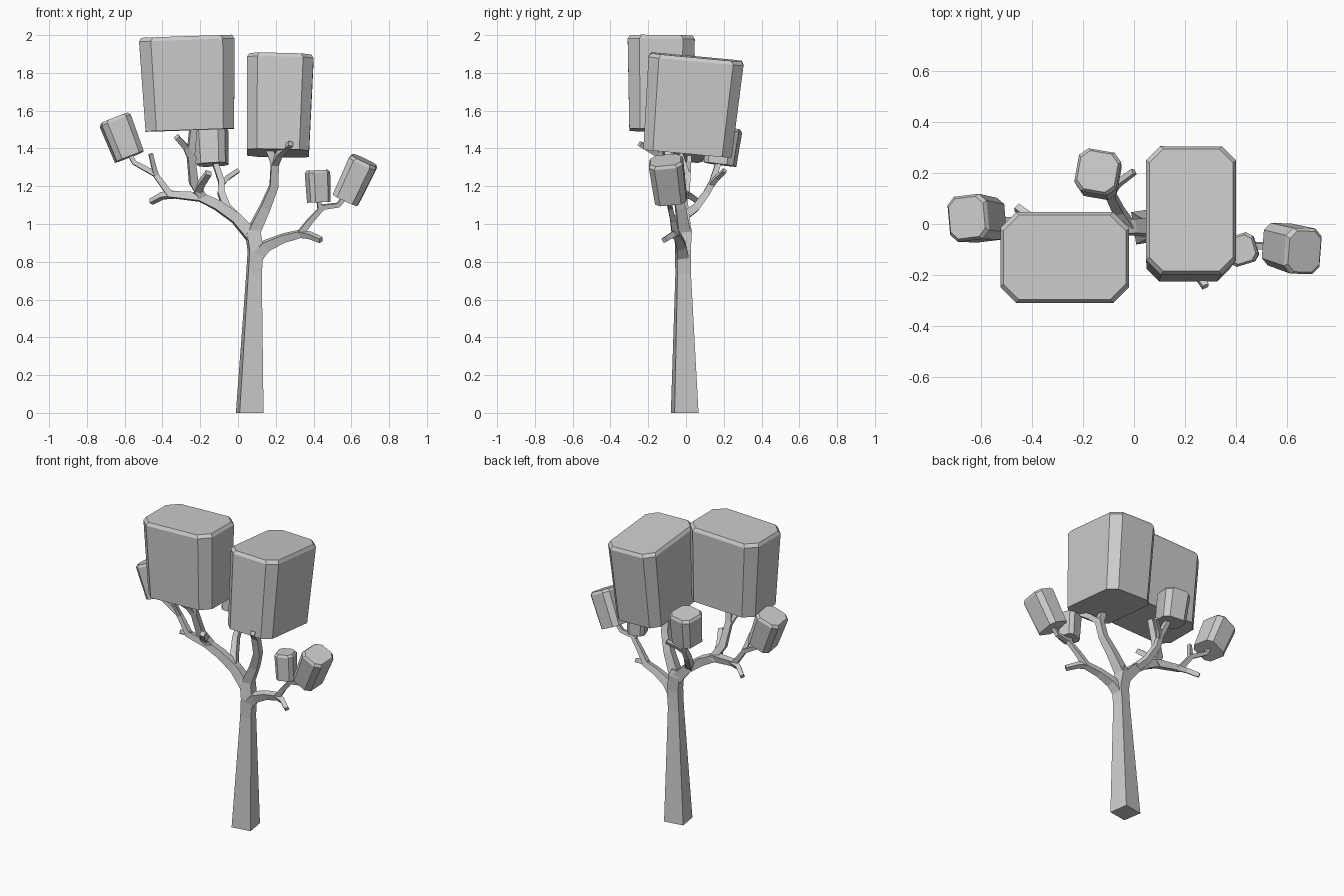
import bpy, bmesh, math
from mathutils import Vector, Matrix

if "Cube" in bpy.data.objects:
    bpy.data.objects.remove(bpy.data.objects["Cube"])


def make_object(name, bm):
    bmesh.ops.recalc_face_normals(bm, faces=bm.faces)
    mesh = bpy.data.meshes.new(name)
    bm.to_mesh(mesh)
    bm.free()
    obj = bpy.data.objects.new(name, mesh)
    bpy.context.collection.objects.link(obj)
    return obj


def loft(name, rings):
    """Skin a list of point rings and cap both ends."""
    bm = bmesh.new()
    loops = [[bm.verts.new(p) for p in ring] for ring in rings]
    n = len(loops[0])
    for a, b in zip(loops, loops[1:]):
        for i in range(n):
            j = (i + 1) % n
            bm.faces.new((a[i], a[j], b[j], b[i]))
    bm.faces.new(loops[0][::-1])
    bm.faces.new(loops[-1])
    return make_object(name, bm)


def branch(name, path, yaw=9):
    """Square tapering limb; each path point is x, y, z, half width."""
    pts = [Vector(p[:3]) for p in path]
    segs = [(b - a).normalized() for a, b in zip(pts, pts[1:])]
    side = Vector((math.cos(math.radians(yaw)), math.sin(math.radians(yaw)), 0))
    rings, prev = [], Vector((0, 0, 1))
    for i, p in enumerate(pts):
        t = (segs[max(i - 1, 0)] + segs[min(i, len(segs) - 1)]).normalized()
        if p.z == 0:
            t = Vector((0, 0, 1))
        side = prev.rotation_difference(t) @ side
        side = (side - t * side.dot(t)).normalized()
        up, r, prev = t.cross(side), path[i][3], t
        rings.append([p + (side * u + up * v) * r
                      for u, v in ((-1, -1), (1, -1), (1, 1), (-1, 1))])
    return loft(name, rings)


def foliage(name, bottom, top, sx, sy, cut, rim, yaw=0, taper=0.93):
    """Chamfered box widening upward, with a bevelled top rim."""
    a, b = Vector(bottom), Vector(top)
    axis = (b - a).normalized()
    height = (b - a).length
    rot = Vector((0, 0, 1)).rotation_difference(axis).to_matrix() @ \
        Matrix.Rotation(math.radians(yaw), 3, 'Z')

    def octagon(z, k, inset=0):
        x, y, c = sx * k / 2 - inset, sy * k / 2 - inset, cut * k
        flat = [(-x + c, -y), (x - c, -y), (x, -y + c), (x, y - c),
                (x - c, y), (-x + c, y), (-x, y - c), (-x, -y + c)]
        return [a + rot @ Vector((u, v, z)) for u, v in flat]

    return loft(name, [octagon(0, taper), octagon(height - rim, 1),
                       octagon(height, 1, rim * 0.6)])


# Trunk
branch("trunk", [(.062, -.007, 0, .064), (.085, -.015, .74, .036),
                 (.093, -.017, .86, .037), (.078, -.01, .96, .036),
                 (.07, -.008, 1.0, .026)])

# Right limb
branch("right_limb", [(.09, -.018, .82, .032), (.15, -.027, .885, .027),
                      (.24, -.04, .925, .021), (.33, -.055, .948, .019),
                      (.385, -.068, 1.02, .015), (.45, -.085, 1.09, .013),
                      (.53, -.085, 1.1, .012), (.58, -.085, 1.16, .012)])
branch("right_limb_stub", [(.32, -.055, .95, .017), (.38, -.075, .94, .015),
                           (.44, -.115, .915, .013)])
branch("right_limb_twig", [(.435, -.08, 1.07, .012), (.425, -.1, 1.15, .011)])

# Upper right limb
branch("upper_limb", [(.078, -.01, .95, .032), (.145, -.03, 1.09, .026),
                      (.19, -.06, 1.2, .022), (.195, -.09, 1.32, .021),
                      (.15, -.1, 1.43, .017)])
branch("upper_limb_stub", [(.193, -.085, 1.31, .018), (.22, -.15, 1.37, .016),
                           (.28, -.245, 1.425, .013)])

# Left limb
branch("left_limb", [(.08, -.012, .93, .034), (-.01, -.012, 1.03, .028),
                     (-.11, -.02, 1.1, .025), (-.2, -.025, 1.143, .023),
                     (-.36, 0, 1.157, .018), (-.44, .01, 1.265, .014),
                     (-.55, .015, 1.325, .012), (-.585, .018, 1.39, .012)])
branch("left_limb_low_stub", [(-.34, 0, 1.155, .017), (-.4, .02, 1.15, .015),
                              (-.46, .065, 1.118, .013)])
branch("left_limb_high_stub", [(-.43, .01, 1.25, .013), (-.445, -.005, 1.3, .012),
                               (-.462, -.03, 1.37, .011)])
branch("left_riser", [(-.18, -.02, 1.13, .022), (-.235, -.055, 1.22, .022),
                      (-.25, -.1, 1.37, .019), (-.235, -.12, 1.52, .018)])
branch("left_riser_stub", [(-.25, -.095, 1.35, .017), (-.275, -.12, 1.405, .016),
                           (-.325, -.17, 1.46, .014)])
branch("left_front_stub", [(-.215, -.035, 1.17, .02), (-.19, -.09, 1.22, .017),
                           (-.155, -.15, 1.27, .015)])

# Back limb
branch("back_limb", [(-.02, -.01, 1.04, .022), (-.06, .05, 1.085, .02),
                     (-.09, .11, 1.165, .018), (-.088, .14, 1.225, .016),
                     (-.13, .18, 1.35, .014)])
branch("back_limb_stub", [(-.088, .135, 1.21, .014), (-.055, .165, 1.245, .012),
                          (.0, .205, 1.282, .011)])

# Foliage blocks
foliage("foliage_large_left", (-.255, -.135, 1.497), (-.272, -.131, 1.993),
        .505, .355, .062, .02)
foliage("foliage_large_right", (.212, .008, 1.375), (.224, .055, 1.884),
        .352, .505, .055, .02)
foliage("foliage_small_left", (-.575, .015, 1.355), (-.655, .025, 1.56),
        .165, .178, .03, .016, 6)
foliage("foliage_small_right", (.57, -.08, 1.13), (.668, -.108, 1.338),
        .155, .18, .03, .016, -3)
foliage("foliage_tiny_right", (.428, -.1, 1.115), (.42, -.1, 1.285),
        .118, .12, .022, .014, 17)
foliage("foliage_small_back", (-.135, .18, 1.315), (-.143, .206, 1.51),
        .168, .172, .032, .016, -10)
